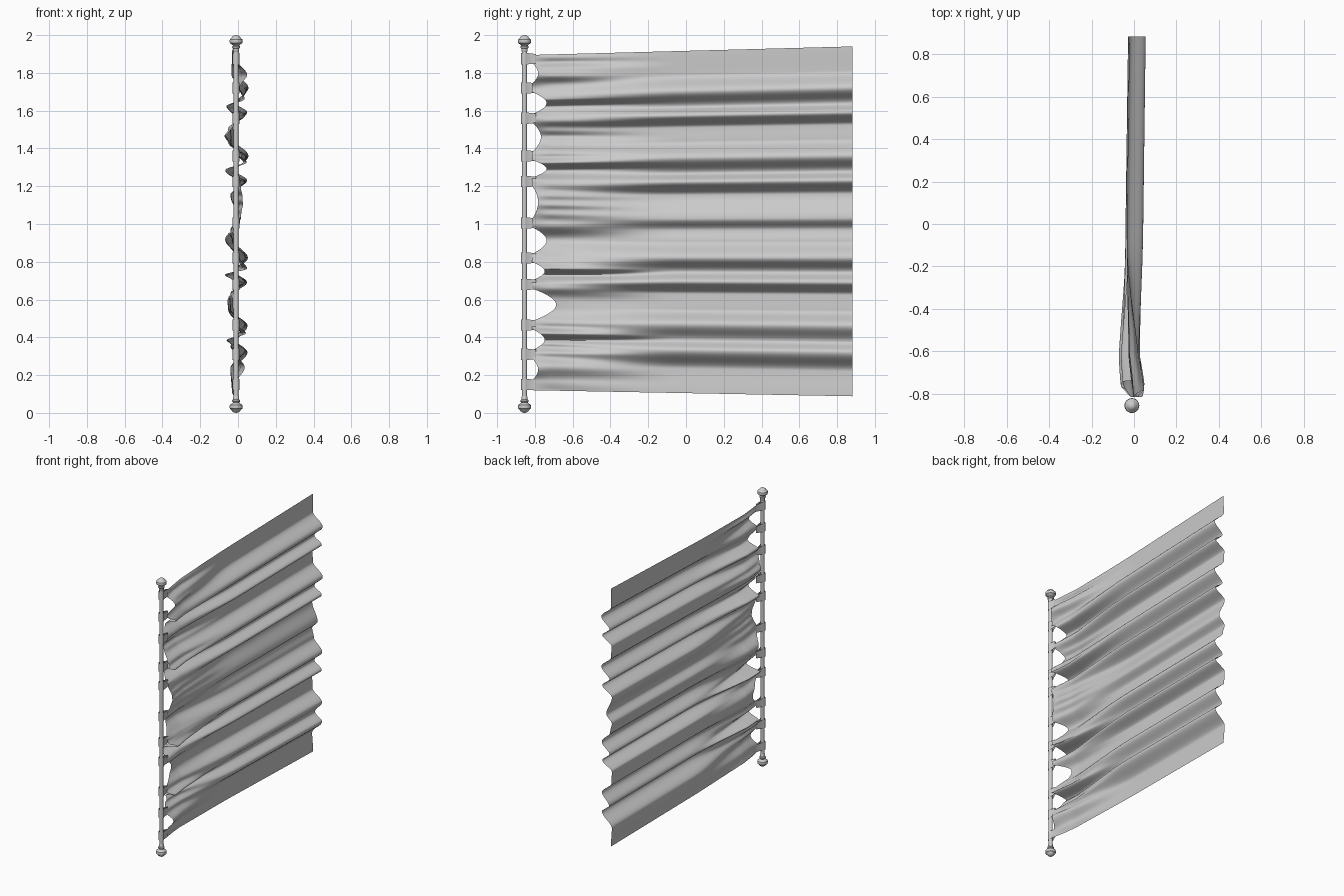
import bpy, bmesh, math

if "Cube" in bpy.data.objects:
    bpy.data.objects.remove(bpy.data.objects["Cube"])

ROD_X, ROD_Y = -0.01, -0.855


def finish(name, bm, angle=40):
    me = bpy.data.meshes.new(name)
    bmesh.ops.recalc_face_normals(bm, faces=bm.faces)
    bm.to_mesh(me)
    bm.free()
    ob = bpy.data.objects.new(name, me)
    bpy.context.collection.objects.link(ob)
    bpy.ops.object.select_all(action='DESELECT')
    ob.select_set(True)
    bpy.context.view_layer.objects.active = ob
    bpy.ops.object.shade_smooth_by_angle(angle=math.radians(angle))
    return ob


def lathe(name, profile, n=24):
    bm = bmesh.new()
    rings = []
    for r, z in profile:
        rings.append([bm.verts.new((ROD_X + r * math.cos(2 * math.pi * i / n),
                                    ROD_Y + r * math.sin(2 * math.pi * i / n), z)) for i in range(n)])
    for a, b in zip(rings, rings[1:]):
        for i in range(n):
            bm.faces.new((a[i], a[(i + 1) % n], b[(i + 1) % n], b[i]))
    bmesh.ops.remove_doubles(bm, verts=bm.verts, dist=1e-5)
    return finish(name, bm)


def ease(points, z):
    """Smooth interpolation through (z, value) points."""
    if z <= points[0][0]:
        return points[0][1]
    for (z0, a), (z1, b) in zip(points, points[1:]):
        if z <= z1:
            t = (z - z0) / (z1 - z0)
            return a + (b - a) * (0.5 - 0.5 * math.cos(math.pi * t))
    return points[-1][1]


# rod and turned finials
lathe("rod", [(0, 0.05), (0.013, 0.05), (0.013, 1.95), (0, 1.95)], 16)
knob = [(0, 0), (0.012, 0.002), (0.021, 0.009), (0.025, 0.016), (0.033, 0.022), (0.035, 0.032),
        (0.033, 0.042), (0.022, 0.05), (0.016, 0.055), (0.021, 0.06), (0.021, 0.067),
        (0.016, 0.072), (0.016, 0.085), (0.013, 0.09)]
lathe("finial_lower", knob)
lathe("finial_upper", [(r, 2 - z) for r, z in knob])

# fabric tabs wrapped round the rod
tabs = [0.15, 0.31, 0.465, 0.68, 0.82, 1.005, 1.225, 1.36, 1.56, 1.72, 1.875]
for k, tz in enumerate(tabs):
    bm = bmesh.new()
    loop = [(0.003, 0.06)]
    for i in range(13):
        a = math.radians(40 + 280 * i / 12)
        loop.append((0.018 * math.sin(a), 0.018 * math.cos(a)))
    loop.append((-0.003, 0.06))
    rows = [[bm.verts.new((ROD_X + x + (0.008 if y > 0.05 else 0), ROD_Y + y,
                           tz + s * (0.03 if y < 0.05 else 0.025))) for x, y in loop]
            for s in (-1, 1)]
    for i in range(len(loop) - 1):
        bm.faces.new((rows[0][i], rows[0][i + 1], rows[1][i + 1], rows[1][i]))
    finish("tab_%02d" % (k + 1), bm)

# cloth folds: at the rod, and at the hem (height, sideways offset)
near = [(0.10, 0), (0.17, 0), (0.235, 0.04), (0.31, 0), (0.36, -0.03), (0.385, -0.045), (0.42, 0.045),
        (0.465, 0), (0.575, -0.04), (0.68, 0.01), (0.73, -0.055), (0.765, 0.055), (0.82, 0.01),
        (0.91, -0.052), (1.005, 0.01), (1.11, 0.03), (1.225, 0.015), (1.285, -0.06), (1.325, 0.05),
        (1.36, 0.02), (1.46, -0.052), (1.56, 0), (1.62, -0.05), (1.66, 0.045), (1.72, 0.01),
        (1.795, 0.052), (1.86, 0), (1.92, 0)]
far = [(0.09, -0.02), (0.23, -0.028), (0.33, 0.05), (0.385, -0.005), (0.47, 0.05), (0.55, -0.025),
       (0.635, -0.028), (0.70, 0.048), (0.755, -0.01), (0.83, 0.052), (0.92, -0.015), (0.98, -0.028),
       (1.04, 0.015), (1.17, -0.028), (1.24, 0.048), (1.29, -0.01), (1.37, 0.055), (1.46, -0.022),
       (1.535, -0.026), (1.60, 0.048), (1.65, -0.01), (1.73, 0.055), (1.82, -0.022), (1.94, -0.02)]
# scalloped edge between tabs: depth for each gap
depth = [0.02, 0.055, 0.115, 0.055, 0.065, 0.02, 0.065, 0.035, 0.065, 0.02]


def edge_y(z):
    for a, b, d in zip(tabs, tabs[1:], depth):
        if a <= z <= b:
            t = min(1, max(0, (z - a - 0.022) / (b - a - 0.044)))
            return -0.815 + (d + 0.012) * math.sin(math.pi * t) ** 0.9
    return -0.815


NZ, NY = 420, 60
bm = bmesh.new()
grid = []
for i in range(NZ + 1):
    u = i / NZ
    zn, zf = 0.12 + 1.775 * u, 0.088 + 1.852 * u
    y0 = edge_y(zn)
    xn, xf = ease(near, zn), ease(far, zf + 0.009)
    row = []
    for j in range(NY + 1):
        t = (j / NY) ** 1.5
        y = y0 + (0.882 - y0) * t
        s = min(1, max(0, (y + 0.82) / 0.8))
        w = s * s * (3 - 2 * s)
        # small gathers that die out away from the rod; the sheet also leans slightly sideways
        wr = 0.005 * (1 - w) * min(1, s * 8) * math.sin(zn * 95 + 3 * y + 2 * math.sin(zn * 17))
        lean = -0.022 * (1 - t) * min(1, s * 4)
        row.append(bm.verts.new((xn * (1 - w) + xf * w + wr + lean, y, zn + (zf - zn) * t)))
    grid.append(row)
for a, b in zip(grid, grid[1:]):
    for j in range(NY):
        bm.faces.new((a[j], a[j + 1], b[j + 1], b[j]))
finish("curtain_cloth", bm, 60)
